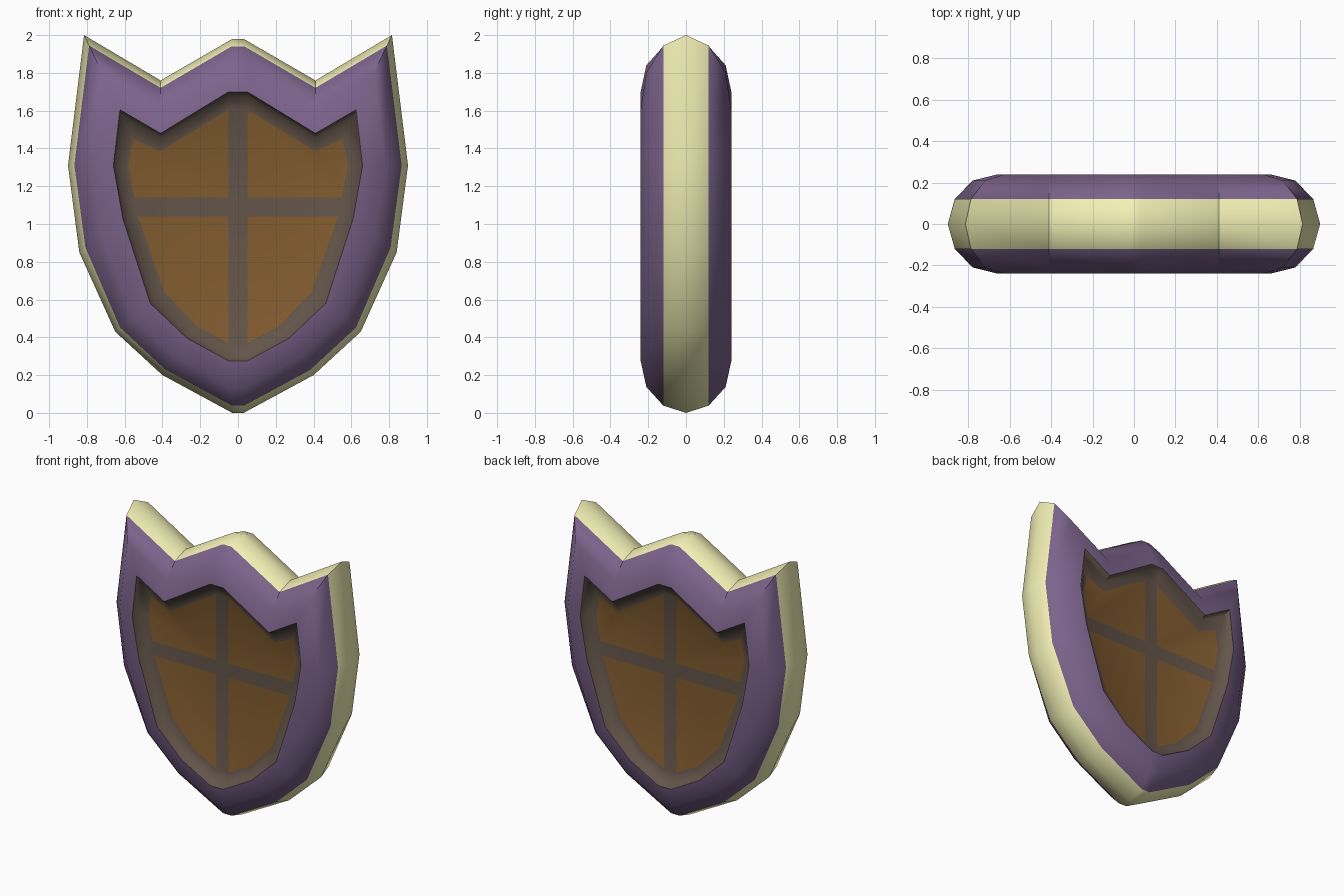
import bpy, bmesh, math

if "Cube" in bpy.data.objects:
    bpy.data.objects.remove(bpy.data.objects["Cube"])

# Right half of the outlines (x, z), bottom to top
OUTER = [(.03, 0), (.40, .20), (.65, .43), (.84, .85), (.90, 1.31), (.815, 2.0), (.41, 1.76), (.03, 1.98)]
INNER = [(.05, .275), (.27, .395), (.465, .58), (.61, 1.03), (.66, 1.31), (.625, 1.605), (.41, 1.48), (.05, 1.70)]
PANEL = [(.05, .37), (.22, .46), (.39, .64), (.53, 1.04), (.58, 1.31), (.555, 1.45), (.41, 1.385), (.05, 1.605)]


def material(name, color):
    m = bpy.data.materials.new(name)
    m.diffuse_color = (*color, 1)
    m.use_nodes = True
    m.node_tree.nodes["Principled BSDF"].inputs["Base Color"].default_value = m.diffuse_color
    return m


GOLD = material("pale_gold", (.89, .87, .46))
PURPLE = material("purple", (.20, .125, .26))
IRON = material("dull_iron", (.125, .09, .068))
WOOD = material("wood", (.22, .105, .028))


def ring(bm, a, b, t, y):
    """Full mirrored outline, blended from a to b."""
    half = [(p[0] + (q[0] - p[0]) * t, p[1] + (q[1] - p[1]) * t) for p, q in zip(a, b)]
    full = half + [(-x, z) for x, z in reversed(half)]
    return [bm.verts.new((x, y, z)) for x, z in full]


def skin(bm, rings, mats):
    """Quads between neighbouring rings."""
    for r, s, m in zip(rings, rings[1:], mats):
        for i in range(len(r)):
            j = (i + 1) % len(r)
            bm.faces.new((r[i], r[j], s[j], s[i])).material_index = m


def finish(bm, name, mats, angle):
    me = bpy.data.meshes.new(name)
    bm.to_mesh(me)
    bm.free()
    ob = bpy.data.objects.new(name, me)
    bpy.context.collection.objects.link(ob)
    for m in mats:
        me.materials.append(m)
    bpy.ops.object.select_all(action='DESELECT')
    ob.select_set(True)
    bpy.context.view_layer.objects.active = ob
    bpy.ops.object.shade_smooth_by_angle(angle=math.radians(angle))
    return ob


# Rounded rim: gold edge band, purple front and back
bm = bmesh.new()
steps = [(1, -.24), (.5, -.21), (.14, -.12), (0, 0), (.14, .12), (.5, .21), (1, .24)]
skin(bm, [ring(bm, OUTER, INNER, t, y) for t, y in steps], [1, 1, 0, 0, 1, 1])
bmesh.ops.recalc_face_normals(bm, faces=bm.faces)
# flip if the widest face points inward
side = max(bm.faces, key=lambda f: f.calc_center_median().x)
if side.normal.x < 0:
    bmesh.ops.reverse_faces(bm, faces=bm.faces)
finish(bm, "rim", [GOLD, PURPLE], 40)

# Recessed panel on each side: iron border and cross, wooden fields
for name, s in (("front_panel", -1), ("back_panel", 1)):
    bm = bmesh.new()
    rings = [ring(bm, INNER, PANEL, t, s * y) for t, y in ((0, .24), (.22, .20), (1, .175))]
    skin(bm, rings, [0, 0])
    field = bm.faces.new(rings[-1])
    field.material_index = 1
    for co, no in (((.05, 0, 0), (1, 0, 0)), ((-.05, 0, 0), (1, 0, 0)),
                   ((0, 0, 1.04), (0, 0, 1)), ((0, 0, 1.14), (0, 0, 1))):
        faces = [f for f in bm.faces if f.material_index == 1]
        edges = {e for f in faces for e in f.edges}
        bmesh.ops.bisect_plane(bm, geom=faces + list(edges), plane_co=co, plane_no=no, dist=1e-4)
    for f in bm.faces:
        c = f.calc_center_bounds()
        if f.material_index == 1 and (abs(c.x) < .045 or 1.045 < c.z < 1.135):
            f.material_index = 0
    bmesh.ops.recalc_face_normals(bm, faces=bm.faces)
    big = max(bm.faces, key=lambda f: f.calc_area())
    if big.normal.y * s < 0:
        bmesh.ops.reverse_faces(bm, faces=bm.faces)
    finish(bm, name, [IRON, WOOD], 50)

# Centre on z: base rests on the ground
